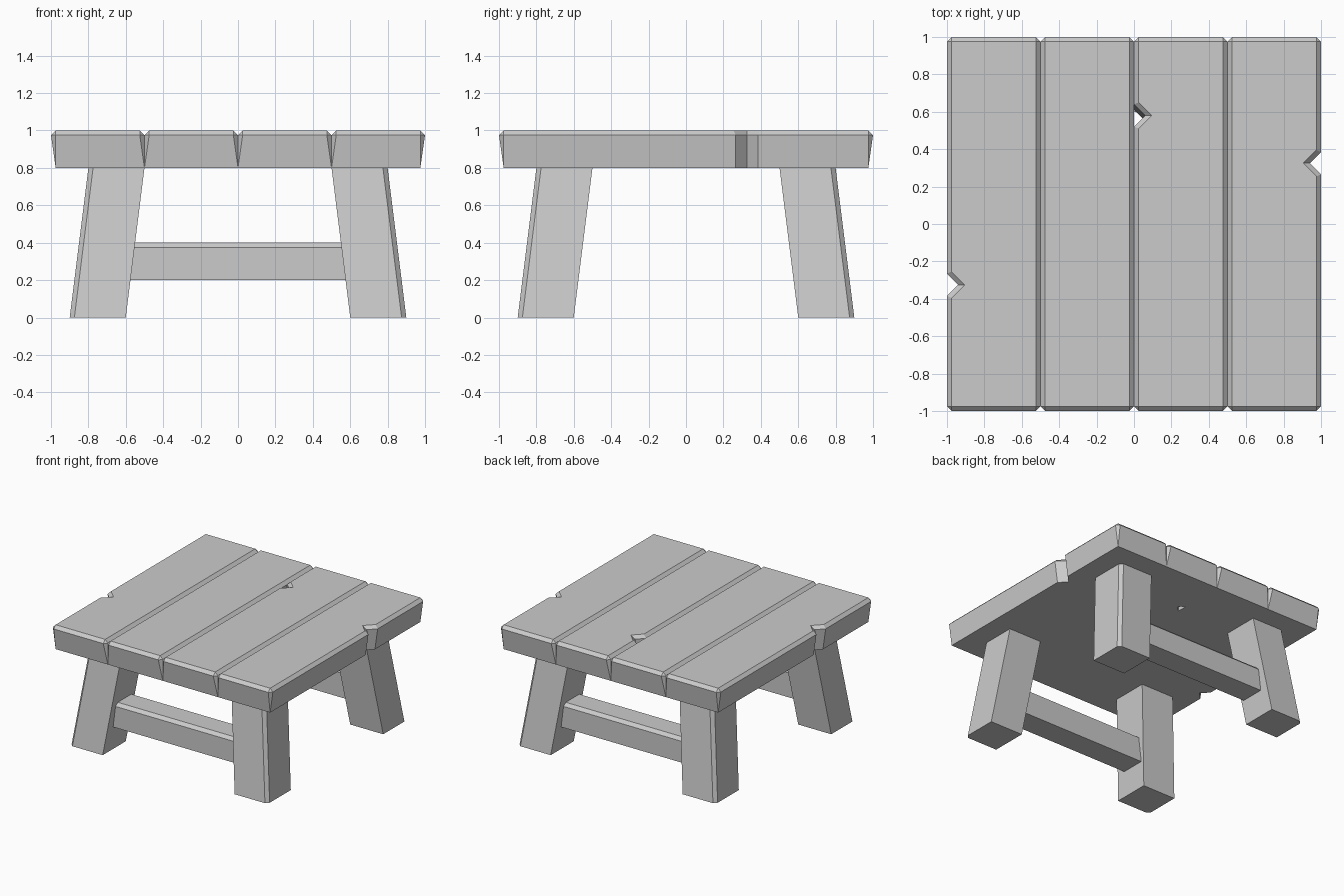
import bpy, bmesh

if "Cube" in bpy.data.objects:
    bpy.data.objects.remove(bpy.data.objects["Cube"])

B = 0.025  # chamfer width


def hull(name, pts):
    """Convex solid through the given points, flat faces merged."""
    bm = bmesh.new()
    for p in pts:
        bm.verts.new(p)
    res = bmesh.ops.convex_hull(bm, input=bm.verts)
    junk = [g for g in res["geom_interior"] + res["geom_unused"]
            if isinstance(g, bmesh.types.BMVert)]
    bmesh.ops.delete(bm, geom=list(set(junk)), context='VERTS')
    bmesh.ops.dissolve_limit(bm, angle_limit=0.01, verts=bm.verts, edges=bm.edges)
    bmesh.ops.recalc_face_normals(bm, faces=bm.faces)
    me = bpy.data.meshes.new(name)
    bm.to_mesh(me)
    bm.free()
    ob = bpy.data.objects.new(name, me)
    bpy.context.collection.objects.link(ob)
    return ob


def plank(name, x0, x1):
    """Board with chamfered top; its outer sides taper in to the bottom."""
    pts = []
    for x, s in ((x0, 1), (x1, -1)):
        xi = x + s * B
        xb = xi if abs(x) > 0.99 else x
        for t in (-1, 1):
            pts += [(xi, t * (1 - B), 1), (xi, t, 1 - B),
                    (x, t * (1 - B), 1 - B), (xb, t * (1 - B), 0.8)]
    return hull(name, pts)


def vee(z, tip, y, s):
    """Triangle with its tip inside the board, opening outwards (45 degrees)."""
    return [(tip, y, z), (tip + s * 0.2, y - 0.2, z), (tip + s * 0.2, y + 0.2, z)]


def notch(board, edge, s, y, low_shift, y_low):
    """V nick in a board edge; s is the outward x direction."""
    def at(z):
        k = (0.975 - z) / 0.175
        return vee(z, edge - s * (0.06 + low_shift * k), y + (y_low - y) * k, s)
    body = hull("notch_cutter", at(0.7) + at(1.1))
    # flared lip that chamfers the top rim of the nick
    tip = edge - s * 0.06
    lip = hull("notch_lip_cutter", vee(0.95, tip + s * 0.035, y, s)
               + vee(1.025, tip - s * 0.07, y, s))
    for c in (body, lip):
        c.hide_render = True
        c.hide_viewport = True
        m = board.modifiers.new("nick", 'BOOLEAN')
        m.operation = 'DIFFERENCE'
        m.solver = 'EXACT'
        m.object = c


# table top
planks = [plank(f"top_plank_{i + 1}", -1 + i * 0.5, -0.5 + i * 0.5) for i in range(4)]
notch(planks[0], -1, -1, -0.325, 0.025, -0.325)
notch(planks[3], 1, 1, 0.325, 0.025, 0.325)
notch(planks[2], 0, -1, 0.58, -0.015, 0.565)

# splayed legs, chamfered on the outer corner
for sy, fb in ((-1, "front"), (1, "back")):
    for sx, lr in ((-1, "left"), (1, "right")):
        pts = []
        for z, o in ((0, 0.9), (0.8, 0.8)):
            i = o - 0.3
            for x, y in ((i, i), (o, i), (o, o - B), (o - B, o), (i, o)):
                pts.append((sx * x, sy * y, z))
        hull(f"{fb}_{lr}_leg", pts)

    # stretcher between the legs, chamfered on the outer top edge
    section = ((0.6, 0.2), (0.8, 0.2), (0.8, 0.4 - B), (0.8 - B, 0.4), (0.6, 0.4))
    hull(f"{fb}_stretcher", [(x, sy * y, z) for x in (-0.65, 0.65) for y, z in section])
